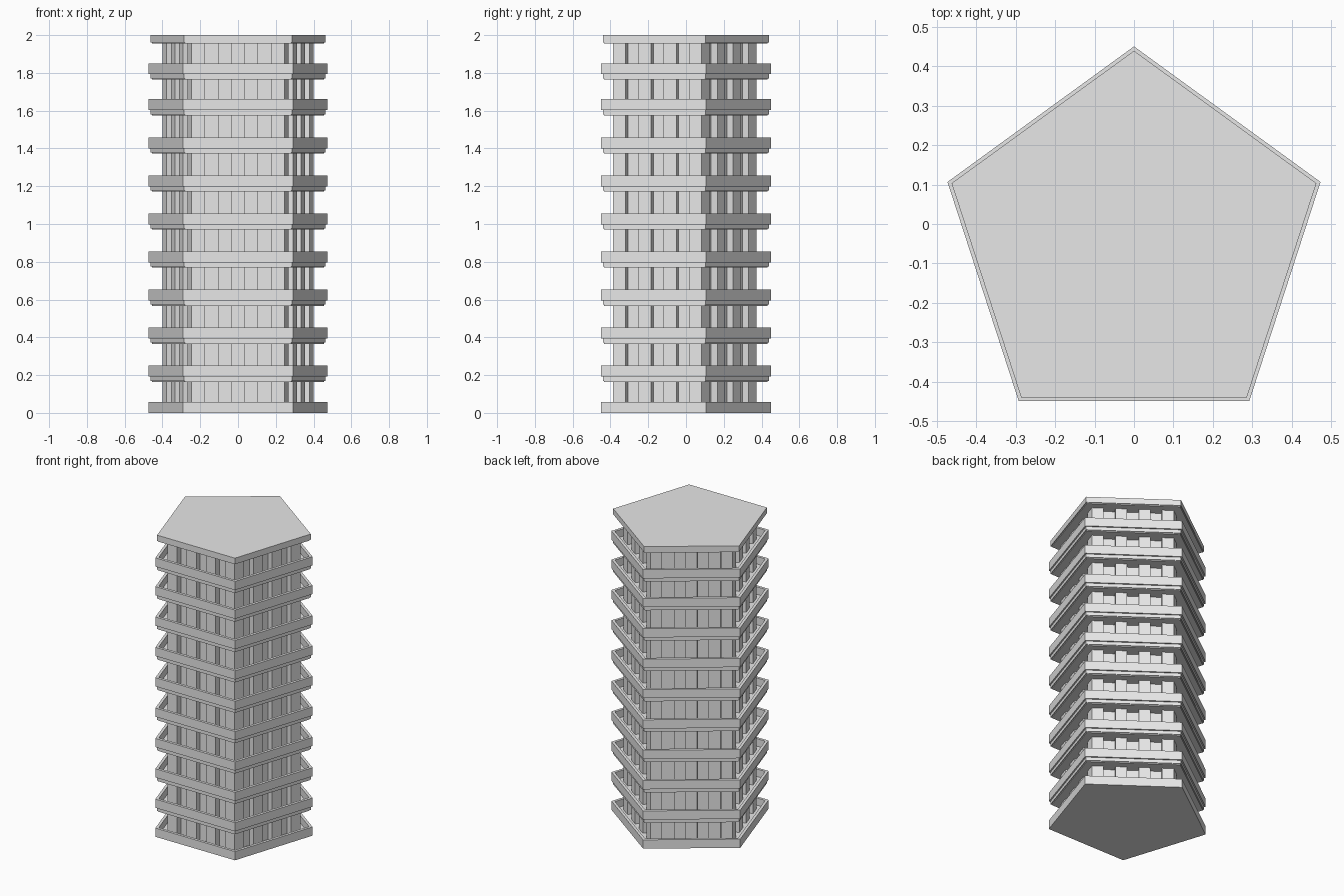
import bpy
import bmesh
import math
from mathutils import Matrix, Vector

if "Cube" in bpy.data.objects:
    bpy.data.objects.remove(bpy.data.objects["Cube"], do_unlink=True)

concrete = bpy.data.materials.new("pale grey concrete")
concrete.use_nodes = True
GREY = (0.8, 0.8, 0.8, 1)
concrete.diffuse_color = GREY
concrete.node_tree.nodes["Principled BSDF"].inputs["Base Color"].default_value = GREY

SIDES = 5
CENTRE_Y = -0.047
HALF = math.pi / SIDES
R_PARAPET, R_SLAB, R_SOFFIT = 0.497, 0.486, 0.479
R_PIERS, PIER_DEPTH = 0.42, 0.04
LEVELS = 10


def finish(name, bm):
    bmesh.ops.recalc_face_normals(bm, faces=bm.faces)
    mesh = bpy.data.meshes.new(name)
    bm.to_mesh(mesh)
    bm.free()
    mesh.materials.append(concrete)
    obj = bpy.data.objects.new(name, mesh)
    bpy.context.collection.objects.link(obj)
    return obj


def ring(bm, radius, z):
    points = []
    for k in range(SIDES):
        a = math.pi / 2 + 2 * HALF * k
        points.append(bm.verts.new((radius * math.cos(a), CENTRE_Y + radius * math.sin(a), z)))
    return points


def bridge(bm, lower, upper):
    for i in range(SIDES):
        j = (i + 1) % SIDES
        bm.faces.new((lower[i], lower[j], upper[j], upper[i]))


def prism(name, radius, z0, z1):
    bm = bmesh.new()
    low, high = ring(bm, radius, z0), ring(bm, radius, z1)
    bm.faces.new(low)
    bm.faces.new(high)
    bridge(bm, low, high)
    return finish(name, bm)


def hollow_prism(name, outer, inner, z0, z1):
    bm = bmesh.new()
    loops = [ring(bm, r, z) for r, z in ((outer, z0), (outer, z1), (inner, z1), (inner, z0))]
    for i in range(4):
        bridge(bm, loops[i], loops[(i + 1) % 4])
    return finish(name, bm)


def level_base(k):
    if k == 0:
        return 0.0
    if k < LEVELS - 1:
        return 0.192 + 0.2015 * (k - 1)
    return 1.793


# Recessed wall behind the piers
apothem = R_PIERS * math.cos(HALF)
prism("core_wall", (apothem - PIER_DEPTH) / math.cos(HALF), 0.005, 1.98)

# Four piers on each side, as wide as the gaps between them
bm = bmesh.new()
width = 2 * R_PIERS * math.sin(HALF) / 7
for side in range(SIDES):
    turn = Matrix.Translation((0, CENTRE_Y, 0)) @ Matrix.Rotation(2 * HALF * side, 4, "Z")
    for i in range(4):
        place = Matrix.Translation(((i - 1.5) * 2 * width, PIER_DEPTH / 2 - apothem, 0.99))
        size = Matrix.Diagonal(Vector((width, PIER_DEPTH, 1.97, 1)))
        bmesh.ops.create_cube(bm, size=1, matrix=turn @ place @ size)
finish("piers", bm)

# Balcony floors and parapets
for k in range(LEVELS):
    z = level_base(k)
    hollow_prism(f"parapet_{k + 1}", R_PARAPET, R_PARAPET - 0.022, z, z + 0.058)
    if k == 0:
        prism("ground_slab", R_PARAPET - 0.005, 0, 0.01)
    else:
        prism(f"floor_slab_{k + 1}", R_SLAB, z - 0.022, z + 0.008)
        prism(f"soffit_{k + 1}", R_SOFFIT, z - 0.028, z - 0.02)

# Roof
prism("roof_slab", R_SLAB, 1.962, 2.0)
prism("roof_soffit", R_SOFFIT, 1.956, 1.965)
